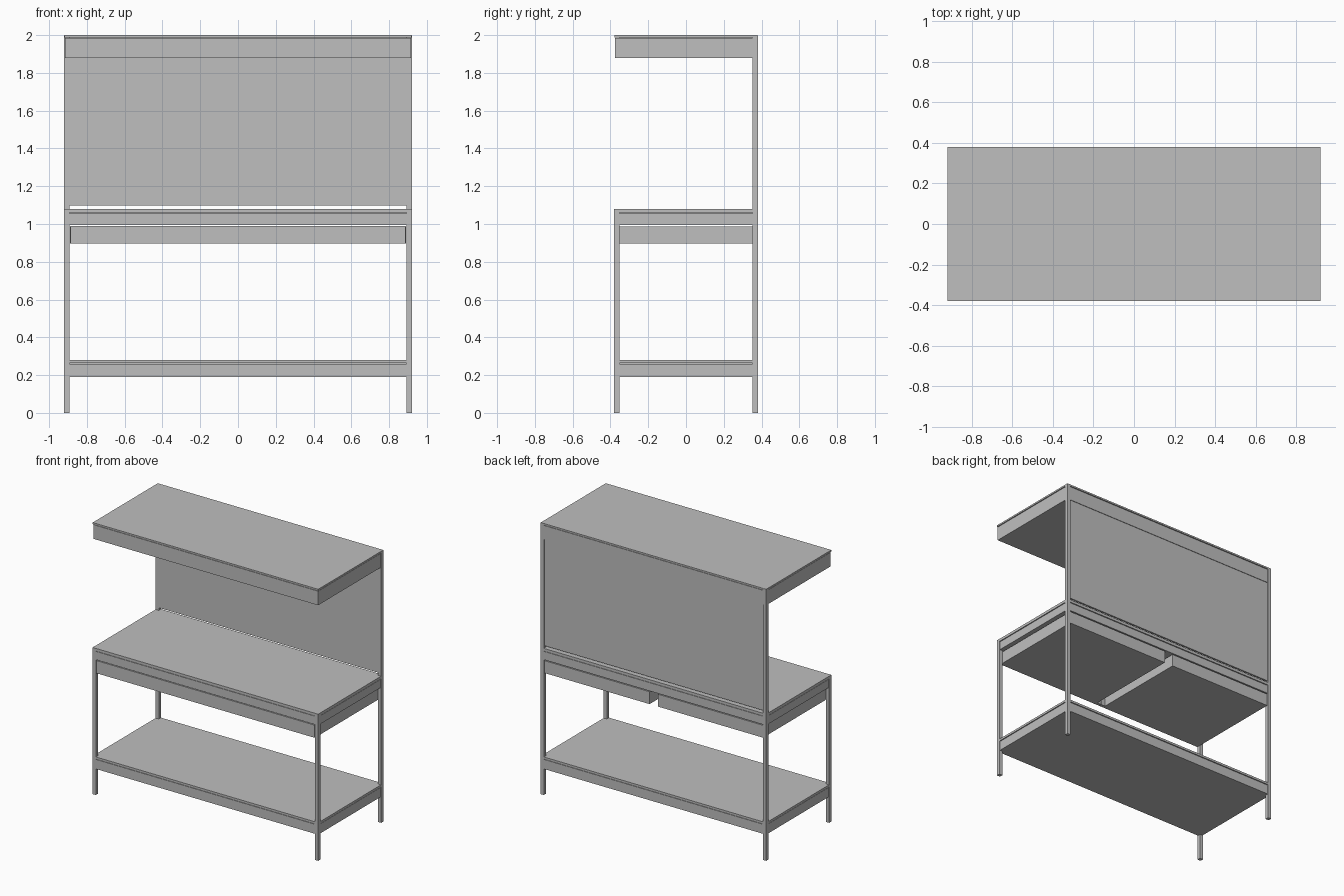
import bpy

cube = bpy.data.objects.get("Cube")
if cube:
    bpy.data.objects.remove(cube, do_unlink=True)

# Single painted-metal colour
grey = bpy.data.materials.new("light_grey")
grey.use_nodes = True
colour = (0.52, 0.52, 0.52, 1)
grey.diffuse_color = colour
grey.node_tree.nodes["Principled BSDF"].inputs["Base Color"].default_value = colour

W, D, H = 0.92, 0.38, 2.0      # half width, half depth, height
POST = 0.027                   # post thickness
DESK = 1.08                    # worktop height
IN_X, IN_Y = W - POST, D - POST
REVEAL = 0.004                 # setback of aprons behind board edges


def box(name, x, y, z):
    """Box spanning the given (low, high) ranges."""
    bpy.ops.mesh.primitive_cube_add(size=1)
    ob = bpy.context.object
    ob.name = name
    for v in ob.data.vertices:
        v.co = [r[0] if c < 0 else r[1] for c, r in zip(v.co, (x, y, z))]
    ob.data.materials.append(grey)
    return ob


def shelf(name, bottom, top, board=0.02):
    """Board resting on a closed, slightly set back apron."""
    x, y = W - REVEAL, D - REVEAL
    box(name + "_apron", (-x, x), (-y, y), (bottom, top - board - 0.004))
    box(name + "_core", (-IN_X, IN_X), (-IN_Y, IN_Y), (bottom + 0.01, top - 0.01))
    box(name + "_board", (-W + 0.001, W - 0.001), (-D + 0.001, D - 0.001),
        (top - board, top))


# Shelves
shelf("lower_shelf", 0.19, 0.28, 0.016)
shelf("worktop", 0.995, DESK)
shelf("top_shelf", 1.88, H, 0.012)

for side, s in (("left", 1), ("right", -1)):
    xs = sorted((s * IN_X, s * W))
    # Posts: short in front, full height behind
    box("front_post_" + side, xs, (-D, -IN_Y), (0, DESK))
    box("back_post_" + side, xs, (IN_Y, D), (0, H - 0.001))
    # Drawers: front plates meet in the middle, boxes leave a gap
    box("drawer_front_" + side, sorted((s * 0.001, s * 0.888)),
        (-D + 0.003, -IN_Y), (0.897, 0.99))
    box("drawer_box_" + side, sorted((s * 0.035, s * 0.89)),
        (-IN_Y, D - 0.006), (0.897, 0.988))

# Back panel between the tall posts
box("back_panel", (-IN_X, IN_X), (IN_Y + 0.005, D - 0.008), (1.097, 1.882))
